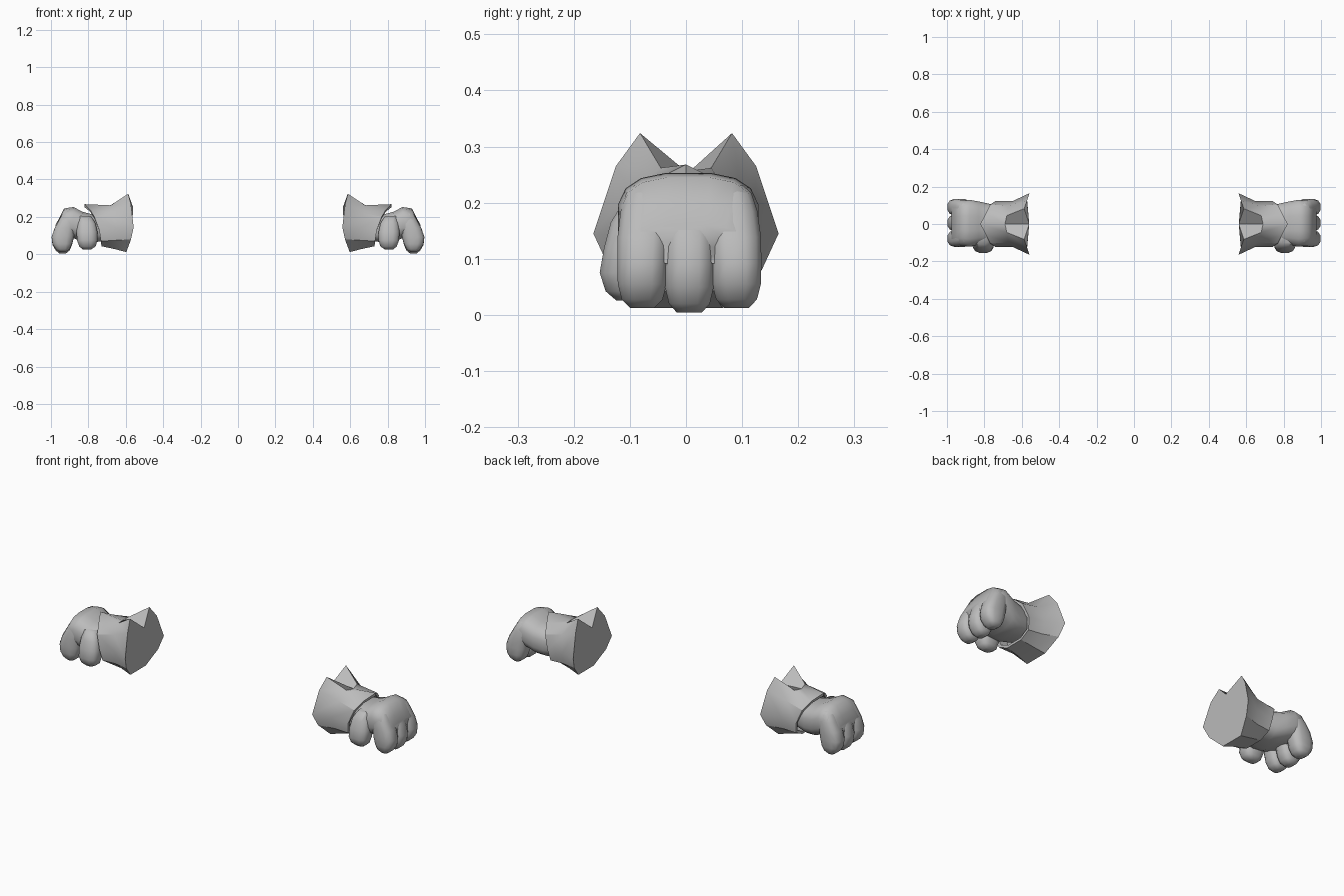
import bpy, bmesh, math

if "Cube" in bpy.data.objects:
    bpy.data.objects.remove(bpy.data.objects["Cube"], do_unlink=True)

grey = bpy.data.materials.new("plain_grey")
grey.use_nodes = True
grey.diffuse_color = (0.5, 0.5, 0.5, 1)
grey.node_tree.nodes["Principled BSDF"].inputs["Base Color"].default_value = (0.5, 0.5, 0.5, 1)


def loft(name, side, rings, angle):
    """Skin closed rings of points, cap both ends, flip to the wanted side."""
    bm = bmesh.new()
    loops = [[bm.verts.new((side * x, y, z)) for x, y, z in ring] for ring in rings]
    for a, b in zip(loops, loops[1:]):
        for i in range(len(a)):
            j = (i + 1) % len(a)
            bm.faces.new((a[i], a[j], b[j], b[i]))
    bm.faces.new(loops[0])
    bm.faces.new(loops[-1])
    bmesh.ops.recalc_face_normals(bm, faces=bm.faces)
    mesh = bpy.data.meshes.new(name)
    bm.to_mesh(mesh)
    bm.free()
    obj = bpy.data.objects.new(name, mesh)
    bpy.context.collection.objects.link(obj)
    mesh.materials.append(grey)
    bpy.ops.object.select_all(action='DESELECT')
    obj.select_set(True)
    bpy.context.view_layer.objects.active = obj
    bpy.ops.object.shade_smooth_by_angle(angle=math.radians(angle))
    return obj


def oval(u0, u1, v0, v1, n=14, power=0.7):
    """Rounded-box outline between the given limits."""
    pts = []
    for i in range(n):
        a = math.tau * (i + 0.5) / n
        c, s = math.cos(a), math.sin(a)
        c = math.copysign(abs(c) ** power, c)
        s = math.copysign(abs(s) ** power, s)
        pts.append(((u0 + u1 + (u1 - u0) * c) / 2, (v0 + v1 + (v1 - v0) * s) / 2))
    return pts


def mirrored(half):
    """Complete a half ring running from top centre to bottom centre."""
    return half + [(x, -y, z) for x, y, z in reversed(half[1:-1])]


# Cuff: flared and notched at the arm, pointed over the back of the hand
cuff_end = mirrored([(.56, 0, .25), (.587, .082, .324), (.572, .125, .265), (.558, .165, .145),
                     (.572, .135, .08), (.597, .065, .012), (.597, 0, .012)])
cuff_mid = mirrored([(.69, 0, .256), (.68, .045, .262), (.67, .098, .222), (.65, .122, .14),
                     (.655, .112, .075), (.66, .055, .028), (.66, 0, .028)])
cuff_hem = mirrored([(.822, 0, .268), (.79, .06, .238), (.768, .105, .2), (.742, .122, .13),
                     (.733, .108, .07), (.73, .05, .043), (.73, 0, .043)])
cuff_lip = [(x, y * .88, .145 + (z - .145) * .88) for x, y, z in cuff_hem]
cuff_inside = [(x - .05, y, z) for x, y, z in cuff_lip]

# Palm rows: x, half width, bottom, top
PALM = [(.70, .085, .075, .2), (.78, .107, .06, .215), (.83, .118, .065, .228),
        (.88, .127, .085, .254), (.93, .12, .09, .246), (.955, .112, .09, .195),
        (.975, .1, .09, .16)]

# Curled finger rows: z, x limits, width factor
FINGER = [(.004, .92, .955, .5), (.02, .9, .975, .82), (.05, .886, .993, .98),
          (.09, .876, .998, 1), (.14, .87, .982, 1.04), (.19, .86, .957, 1.04),
          (.225, .86, .94, .9), (.24, .875, .925, .6)]

# Thumb rows: z, x limits, y limits
THUMB = [(.026, .785, .83, -.125, -.085), (.042, .76, .85, -.144, -.07),
         (.075, .75, .862, -.155, -.06), (.12, .75, .865, -.147, -.055),
         (.165, .76, .86, -.135, -.05), (.205, .785, .85, -.11, -.05)]

for side, label in ((1, "left"), (-1, "right")):
    loft(label + "_cuff", side, [cuff_end, cuff_mid, cuff_hem, cuff_lip, cuff_inside], 28)

    loft(label + "_palm", side,
         [[(x, y, z) for y, z in oval(.004 - w, .004 + w, lo, hi, 16)]
          for x, w, lo, hi in PALM], 60)

    # Three fingers side by side, the outer ones leaning in towards the knuckles
    for finger, centre, lift in (("fore", -.078, .009), ("middle", .006, 0), ("outer", .09, .009)):
        rows = []
        for z, x0, x1, f in FINGER:
            lean = 1 - max(0, z - .12) * 1.4
            y, half = centre * lean, .0455 * f
            top = z + lift * (1 - z / .12)
            rows.append([(x, v, top) for x, v in oval(x0, x1, y - half, y + half, 12)])
        loft(label + "_" + finger + "_finger", side, rows, 60)

    loft(label + "_thumb", side,
         [[(x, y, z) for x, y in oval(x0, x1, y0, y1, 12)] for z, x0, x1, y0, y1 in THUMB], 60)
